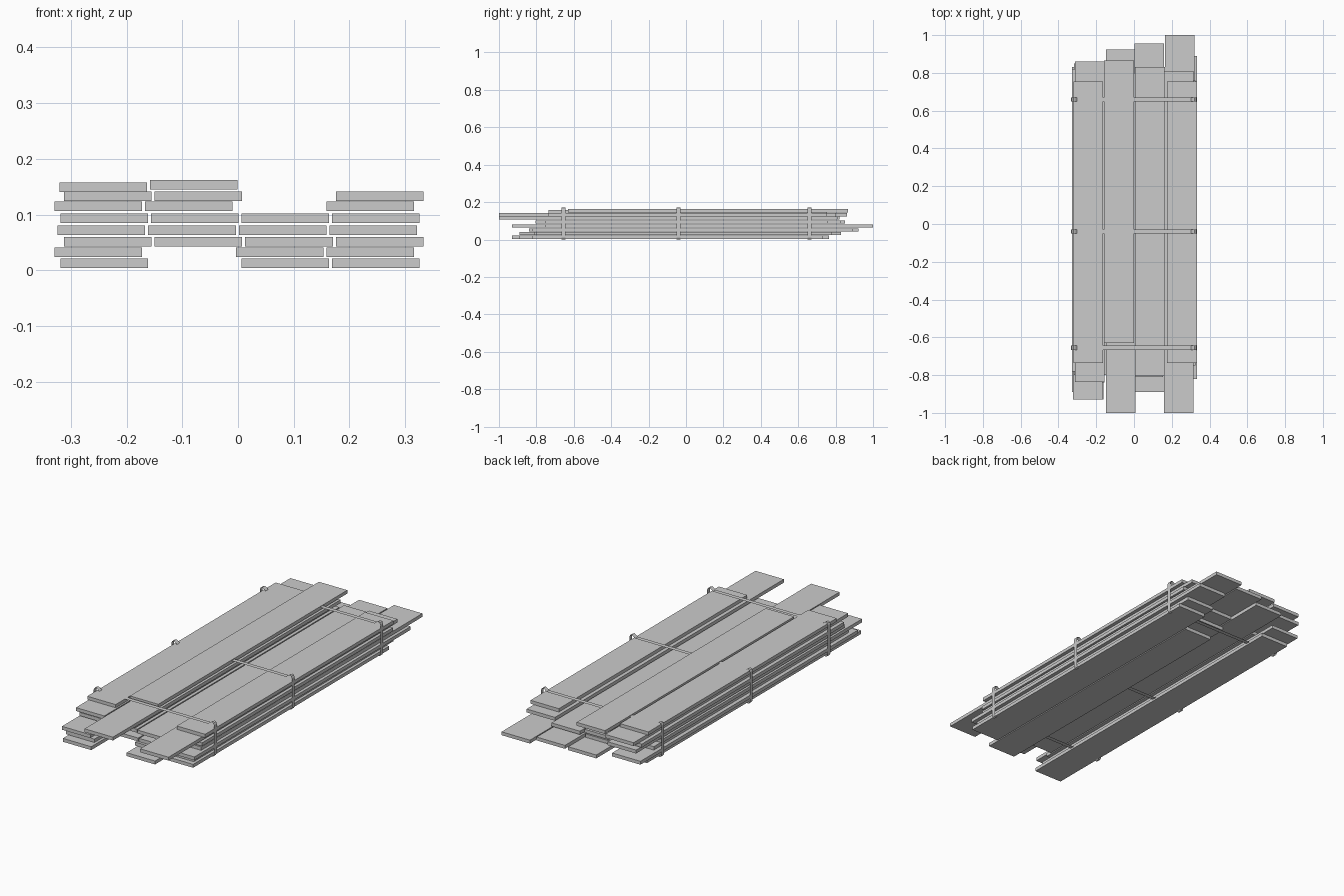
import bpy, bmesh

if "Cube" in bpy.data.objects:
    bpy.data.objects.remove(bpy.data.objects["Cube"])

W, PITCH, X0 = 0.157, 0.1625, -0.3185
COLS = "ABCD"

# each layer: bottom z, sideways shift, {column: (front end, back end)}
LAYERS = [
    (0.004, 0.0, {"A": (-.93, .765), "C": (-.89, .58), "D": (-.82, .73)}),
    (0.024, -.0105, {"A": (-.89, .83), "C": (-.81, .66), "D": (-.80, .78)}),
    (0.043, .0065, {"A": (-.84, .70), "B": (-.80, .923), "C": (-.80, .74), "D": (-.82, .89)}),
    (0.063, -.005, {"A": (-.93, .65), "B": (-.75, .80), "C": (-.70, .955), "D": (-.75, 1.0)}),
    (0.085, 0.0, {"A": (-.80, .85), "B": (-.80, .80), "C": (-.805, .83), "D": (-.75, .76)}),
    (0.106, -.0105, {"A": (-.78, .82), "B": (-.80, .75), "D": (-1.0, .81)}),
    (0.124, .0065, {"A": (-.836, .86), "B": (-1.0, .80), "D": (-.735, .755)}),
    (0.140, -.0015, {"A": (-.735, .755), "B": (-.63, .865)}),
]


def add_object(name, bm):
    mesh = bpy.data.meshes.new(name)
    bm.to_mesh(mesh)
    bm.free()
    obj = bpy.data.objects.new(name, mesh)
    bpy.context.collection.objects.link(obj)
    return obj


def plank(name, x, y0, y1, z, t=0.017):
    bm = bmesh.new()
    bmesh.ops.create_cube(bm, size=1)
    bmesh.ops.scale(bm, vec=(W, y1 - y0, t), verts=bm.verts)
    bmesh.ops.translate(bm, vec=(x + W / 2, (y0 + y1) / 2, z + t / 2), verts=bm.verts)
    add_object(name, bm)


# stacked planks
for i, (z, shift, row) in enumerate(LAYERS):
    for col, (y0, y1) in row.items():
        k = COLS.index(col)
        lift = 0.005 if (i == 7 and col == "B") else 0
        plank(f"plank_{i + 1}{col}", X0 + k * PITCH + shift, y0, y1, z + lift)

# strap outline: thin ribbon loop whose corners bulge slightly outward
QUARTER = [(.302, .073), (.312, .081), (.321, .086), (.329, .083), (.3335, .074)]
LOOP = ([(x, .086 + z) for x, z in QUARTER]
        + [(x, .086 - z) for x, z in reversed(QUARTER)]
        + [(-x, .086 - z) for x, z in QUARTER]
        + [(-x, .086 + z) for x, z in reversed(QUARTER)])


def strap(name, y, width=0.022):
    bm = bmesh.new()
    rings = [[bm.verts.new((x, y + s * width / 2, z)) for x, z in LOOP] for s in (-1, 1)]
    n = len(LOOP)
    for i in range(n):
        j = (i + 1) % n
        bm.faces.new((rings[0][i], rings[0][j], rings[1][j], rings[1][i]))
    bmesh.ops.recalc_face_normals(bm, faces=bm.faces)
    add_object(name, bm)


# three binding straps
for name, y in (("strap_front", -.655), ("strap_middle", -.04), ("strap_back", .66)):
    strap(name, y)
